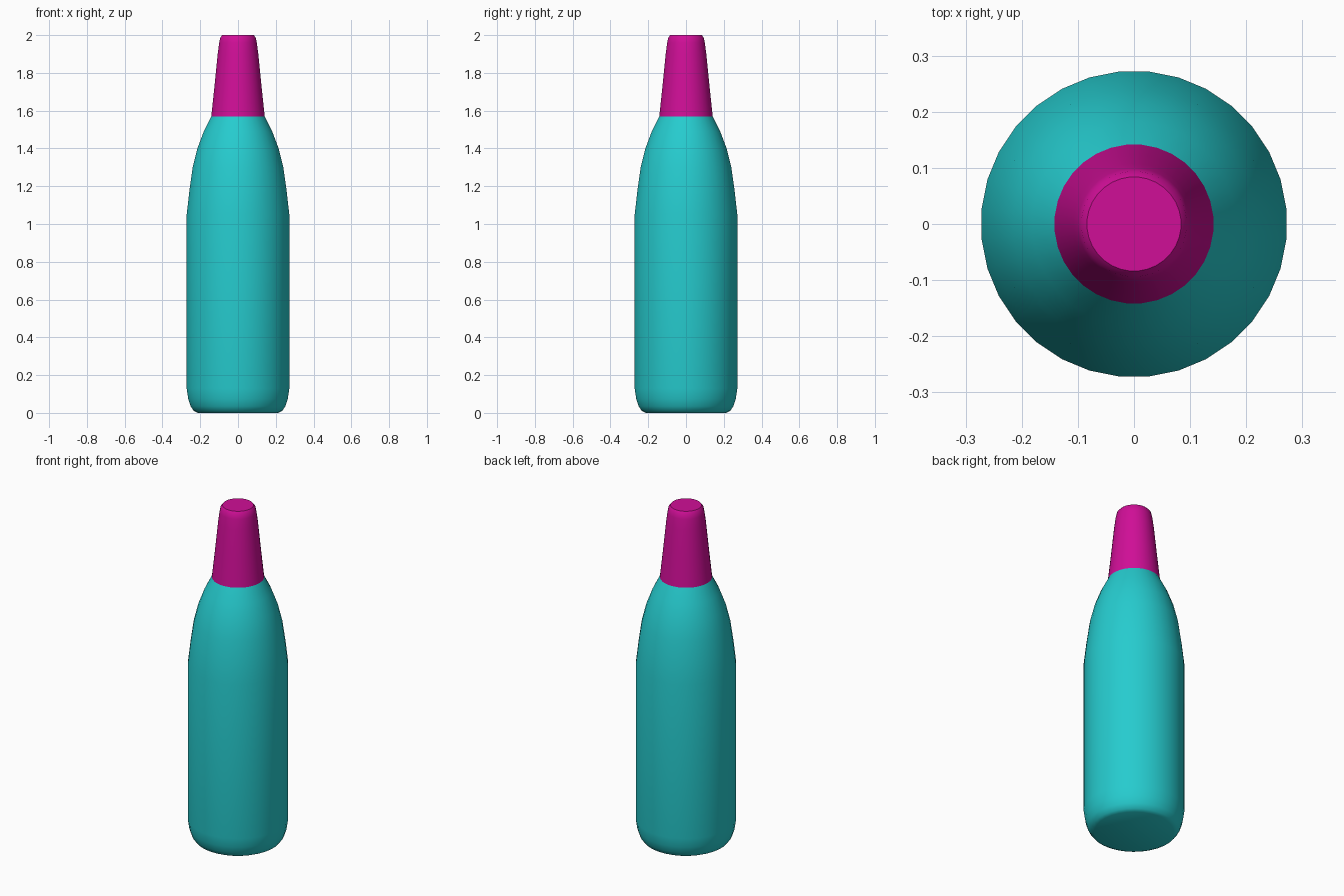
import bpy, bmesh, math

cube = bpy.data.objects.get("Cube")
if cube:
    bpy.data.objects.remove(cube, do_unlink=True)

SIDES = 32


def make_material(name, rgb):
    mat = bpy.data.materials.new(name)
    mat.use_nodes = True
    mat.diffuse_color = (*rgb, 1)
    mat.node_tree.nodes["Principled BSDF"].inputs["Base Color"].default_value = (*rgb, 1)
    return mat


def lathe(name, profile, mat, cap_bottom=False, cap_top=False):
    """Spin a (radius, height) profile around z, with a flat edge facing each axis."""
    bm = bmesh.new()
    angles = [2 * math.pi * (i + 0.5) / SIDES for i in range(SIDES)]
    rings = [[bm.verts.new((r * math.cos(a), r * math.sin(a), z)) for a in angles]
             for r, z in profile]
    for low, high in zip(rings, rings[1:]):
        for i in range(SIDES):
            j = (i + 1) % SIDES
            bm.faces.new((low[i], low[j], high[j], high[i]))
    if cap_bottom:
        bm.faces.new(rings[0][::-1])
    if cap_top:
        bm.faces.new(rings[-1])
    mesh = bpy.data.meshes.new(name)
    bm.to_mesh(mesh)
    bm.free()
    mesh.materials.append(mat)
    obj = bpy.data.objects.new(name, mesh)
    bpy.context.collection.objects.link(obj)
    bpy.ops.object.select_all(action='DESELECT')
    obj.select_set(True)
    bpy.context.view_layer.objects.active = obj
    bpy.ops.object.shade_smooth_by_angle(angle=math.radians(40))
    return obj


teal = make_material("teal", (0.019, 0.60, 0.62))
magenta = make_material("magenta", (0.63, 0.0045, 0.31))

# Body: rounded base, straight wall, curved shoulder
lathe("bottle_body", [
    (0.215, 0.0), (0.235, 0.01), (0.252, 0.035), (0.265, 0.075), (0.273, 0.13),
    (0.273, 1.05), (0.258, 1.18), (0.241, 1.30), (0.216, 1.40), (0.182, 1.49),
    (0.142, 1.57)], teal, cap_bottom=True)

# Neck: tapered sleeve with a softened rim
lathe("bottle_neck", [
    (0.142, 1.57), (0.124, 1.74), (0.108, 1.90), (0.100, 1.96),
    (0.094, 1.988), (0.084, 2.0)], magenta, cap_top=True)
